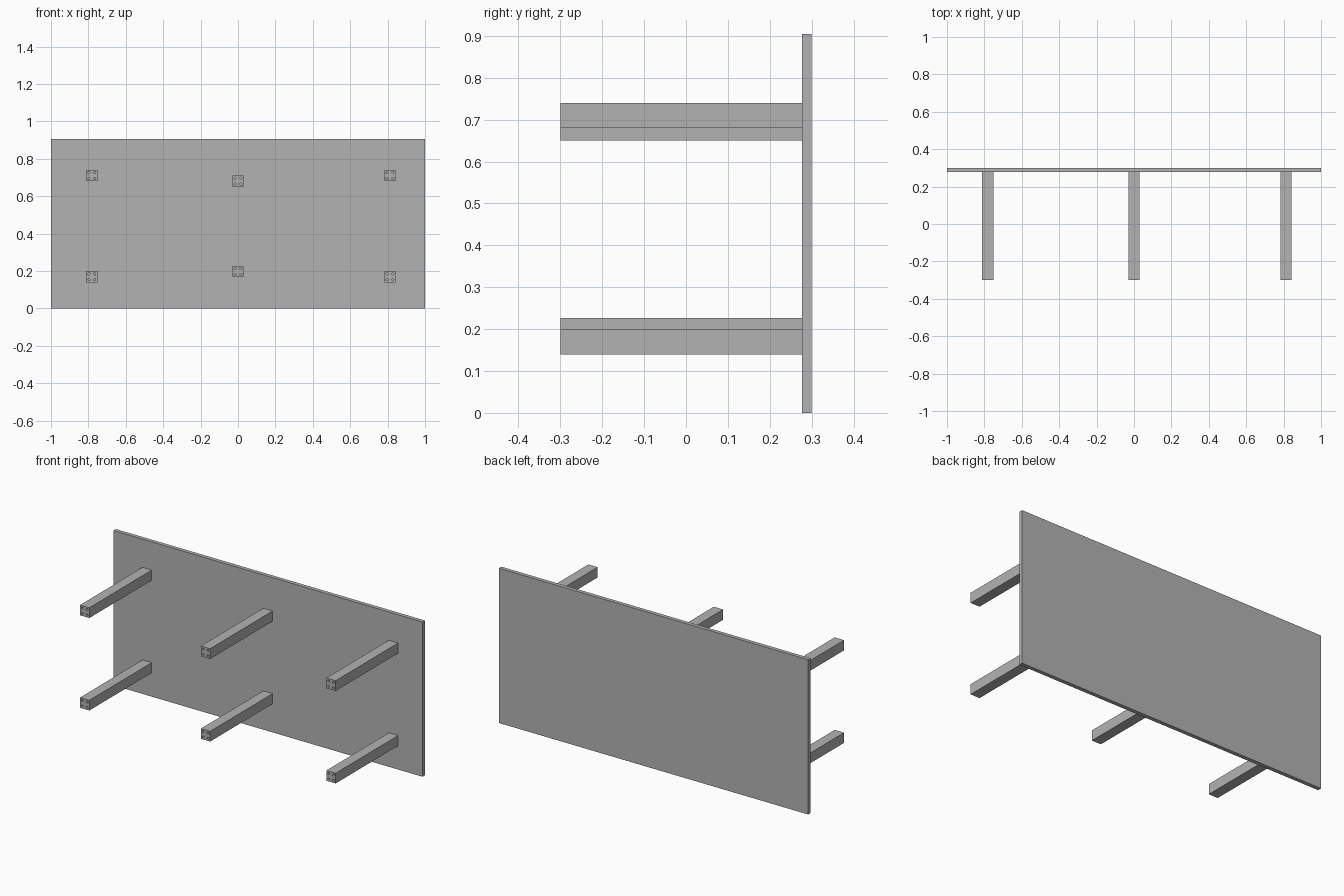
import bpy
import bmesh
from mathutils import Matrix

if "Cube" in bpy.data.objects:
    bpy.data.objects.remove(bpy.data.objects["Cube"])

# Single grey finish
grey = bpy.data.materials.new("light grey")
grey.use_nodes = True
colour = (0.45, 0.45, 0.45, 1.0)
grey.diffuse_color = colour
grey.node_tree.nodes["Principled BSDF"].inputs["Base Color"].default_value = colour

FRONT, PANEL_FRONT, BACK = -0.30, 0.277, 0.30
HEIGHT = 0.905
POST = 0.06
HOLE_RADIUS, HOLE_OFFSET, HOLE_DEPTH = 0.006, 0.0155, 0.08


def add_object(name, bm):
    mesh = bpy.data.meshes.new(name)
    bmesh.ops.recalc_face_normals(bm, faces=bm.faces)
    bm.to_mesh(mesh)
    bm.free()
    mesh.materials.append(grey)
    obj = bpy.data.objects.new(name, mesh)
    bpy.context.scene.collection.objects.link(obj)
    return obj


def box(name, size, centre):
    bm = bmesh.new()
    bmesh.ops.create_cube(bm, size=1, matrix=Matrix.Translation(centre) @ Matrix.Diagonal((*size, 1)))
    return add_object(name, bm)


# Upright board at the back
box("back_panel", (2.0, BACK - PANEL_FRONT, HEIGHT), (0, (BACK + PANEL_FRONT) / 2, HEIGHT / 2))

# Four drill cylinders that cut the holes in a post end
bm = bmesh.new()
for sx in (-1, 1):
    for sz in (-1, 1):
        place = Matrix.Translation((sx * HOLE_OFFSET, FRONT, sz * HOLE_OFFSET))
        bmesh.ops.create_cone(bm, cap_ends=True, segments=16, radius1=HOLE_RADIUS,
                              radius2=HOLE_RADIUS, depth=2 * HOLE_DEPTH,
                              matrix=place @ Matrix.Rotation(1.5707963, 4, "X"))
drill = add_object("hole_cutter", bm)
drill.hide_render = True

# One post, drilled, whose mesh all posts share
post = box("post", (POST, PANEL_FRONT - FRONT, POST), (0, (PANEL_FRONT + FRONT) / 2, 0))
cut = post.modifiers.new("holes", "BOOLEAN")
cut.operation = "DIFFERENCE"
cut.solver = "EXACT"
cut.object = drill
bpy.context.view_layer.objects.active = post
bpy.ops.object.modifier_apply(modifier=cut.name)
bpy.data.objects.remove(drill)
bpy.ops.object.select_all(action="DESELECT")
post.select_set(True)
bpy.ops.object.shade_smooth_by_angle()

# Six posts: the middle pair sits closer together in height
layout = {
    "right": (-0.782, 0.169, 0.71),
    "middle": (0.0, 0.197, 0.68),
    "left": (0.812, 0.169, 0.71),
}
for side, (x, low, high) in layout.items():
    for level, z in (("lower", low), ("upper", high)):
        copy = bpy.data.objects.new(f"{level}_{side}_post", post.data)
        copy.location = (x, 0, z)
        bpy.context.scene.collection.objects.link(copy)
bpy.data.objects.remove(post)
